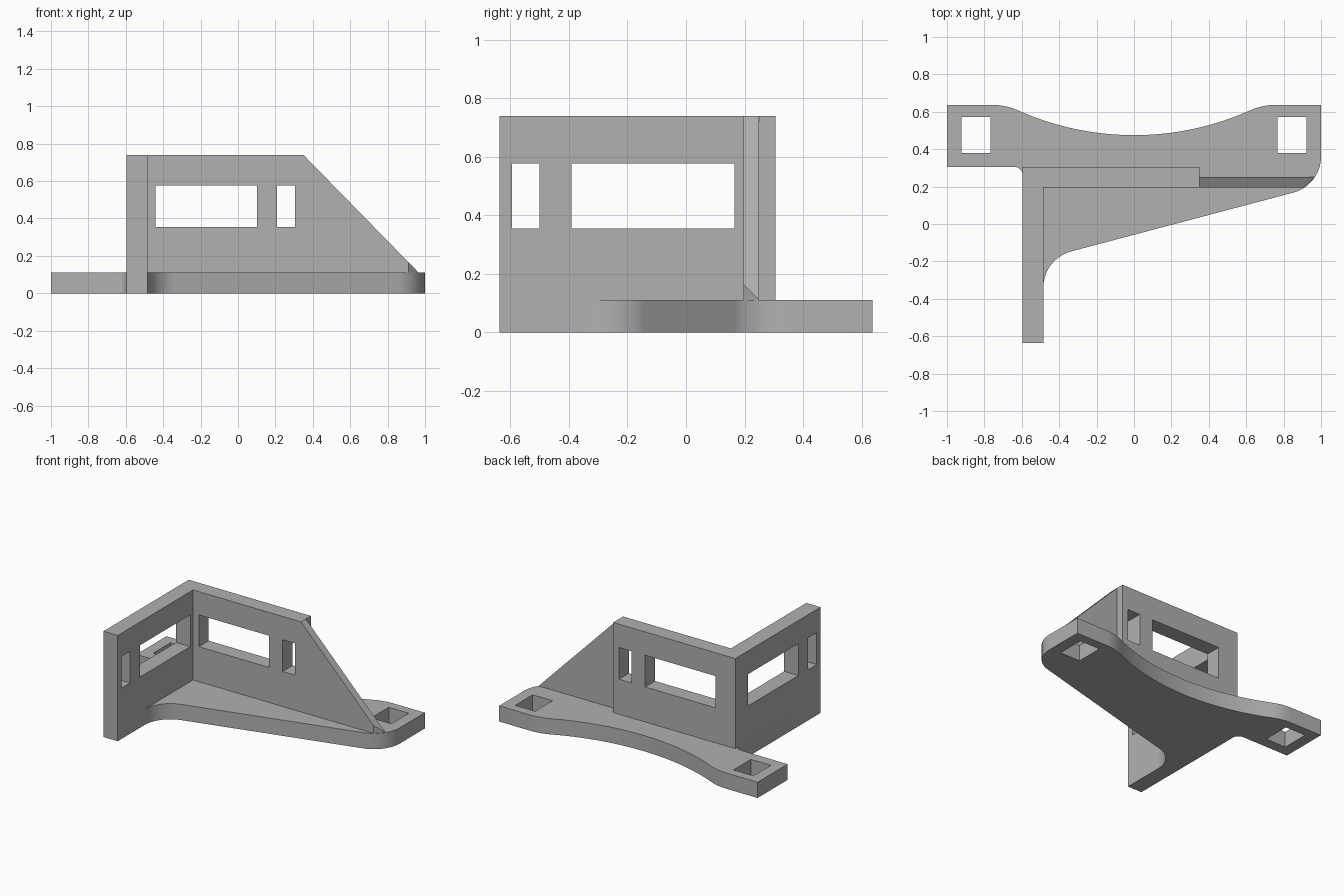
import bpy, bmesh
from math import sin, cos, asin, radians, degrees, sqrt
from mathutils import Vector

cube = bpy.data.objects.get("Cube")
if cube:
    bpy.data.objects.remove(cube, do_unlink=True)

grey = bpy.data.materials.new("plain_grey")
grey.use_nodes = True
GREY = (0.44, 0.44, 0.44, 1)
grey.diffuse_color = GREY
grey.node_tree.nodes["Principled BSDF"].inputs["Base Color"].default_value = GREY

BASE, TOP, BACK = 0.11, 0.74, 0.637      # plate thickness, wall height, half depth
WALL_OUT, WALL_IN = -0.595, -0.485       # side wall faces in x
WALL_FRONT, WALL_BACK = 0.196, 0.305     # back wall faces in y
RIB_BACK = 0.25
LEDGE = -0.34                            # where the plate meets the side wall


def rect(a, b, c, d):
    return [(a, c), (b, c), (b, d), (a, d)]


def arc(cx, cy, r, start, end, n=14):
    angles = [radians(start + (end - start) * i / n) for i in range(n + 1)]
    return [(cx + r * cos(a), cy + r * sin(a)) for a in angles]


def slab(name, loops, axis, low, high, cut=None):
    """Extrude an outline with holes along an axis, from low to high."""
    place = {"x": lambda u, v: (low, u, v),
             "y": lambda u, v: (u, low, v),
             "z": lambda u, v: (u, v, low)}[axis]
    direction = Vector([float(axis == k) for k in "xyz"])
    bm = bmesh.new()
    edges = []
    for loop in loops:
        verts = [bm.verts.new(place(u, v)) for u, v in loop]
        edges += [bm.edges.new((verts[i - 1], verts[i])) for i in range(len(verts))]
    bmesh.ops.triangle_fill(bm, edges=edges, use_beauty=True, normal=direction)
    grown = bmesh.ops.extrude_face_region(bm, geom=bm.faces[:], use_keep_orig=True)
    moved = [g for g in grown["geom"] if isinstance(g, bmesh.types.BMVert)]
    bmesh.ops.translate(bm, verts=moved, vec=direction * (high - low))
    if cut:
        point, normal = cut
        bmesh.ops.bisect_plane(bm, geom=bm.verts[:] + bm.edges[:] + bm.faces[:],
                               plane_co=point, plane_no=normal, clear_outer=True)
        bmesh.ops.holes_fill(bm, edges=[e for e in bm.edges if e.is_boundary])
    bmesh.ops.recalc_face_normals(bm, faces=bm.faces[:])
    mesh = bpy.data.meshes.new(name)
    bm.to_mesh(mesh)
    bm.free()
    mesh.materials.append(grey)
    obj = bpy.data.objects.new(name, mesh)
    bpy.context.collection.objects.link(obj)
    bpy.ops.object.select_all(action="DESELECT")
    obj.select_set(True)
    bpy.context.view_layer.objects.active = obj
    bpy.ops.object.shade_smooth_by_angle(angle=radians(30))
    return obj


# Back edge of the plate: a wide hollow blended into flat ears
hollow_r, hollow_x, hollow_y = 1.52, 0.62, 0.475
centre_y = hollow_y + hollow_r
swing = degrees(asin(hollow_x / hollow_r))
join_y = centre_y - sqrt(hollow_r ** 2 - hollow_x ** 2)
ear_r = (BACK - join_y) / (1 - cos(radians(swing)))
ear_x = hollow_x + ear_r * sin(radians(swing))
back_edge = (arc(ear_x, BACK - ear_r, ear_r, 90, 90 + swing, 8)
             + arc(0, centre_y, hollow_r, 270 + swing, 270 - swing, 32)[1:-1]
             + arc(-ear_x, BACK - ear_r, ear_r, 90 - swing, 90, 8))

# Base plate with two square mounting holes
outline = (back_edge
           + [(-1, BACK), (-1, WALL_BACK)]
           + arc(WALL_OUT - 0.045, WALL_BACK - 0.045, 0.045, 90, 0, 8)
           + [(WALL_OUT, LEDGE)]
           + arc(WALL_IN + 0.2, LEDGE, 0.2, 180, 105)
           + arc(0.8, 0.361, 0.2, -75, 0)
           + [(1, BACK)])
slab("base_plate", [outline, rect(-0.923, -0.768, 0.38, 0.573),
                    rect(0.766, 0.921, 0.38, 0.573)], "z", 0, BASE)

# Side wall: reaches the ground in front of the plate, rests on it behind
side = [(-BACK, 0), (LEDGE, 0), (LEDGE, BASE), (WALL_BACK, BASE),
        (WALL_BACK, TOP), (-BACK, TOP)]
slab("side_wall", [side, rect(-0.595, -0.5, 0.355, 0.577),
                   rect(-0.392, 0.165, 0.355, 0.577)], "x", WALL_OUT, WALL_IN)

# Back wall with a wide and a narrow window
slab("back_wall", [rect(WALL_IN, 0.35, BASE, TOP), rect(-0.44, 0.102, 0.355, 0.577),
                   rect(0.208, 0.305, 0.355, 0.577)], "y", WALL_FRONT, WALL_BACK)

# Thin sloping rib, trimmed to the rounded plate corner
slab("sloping_rib", [[(0.35, BASE), (0.966, BASE), (0.35, TOP)]], "y",
     WALL_FRONT, RIB_BACK, cut=((0.912, WALL_FRONT, BASE), (0.054, -0.053, 0)))
